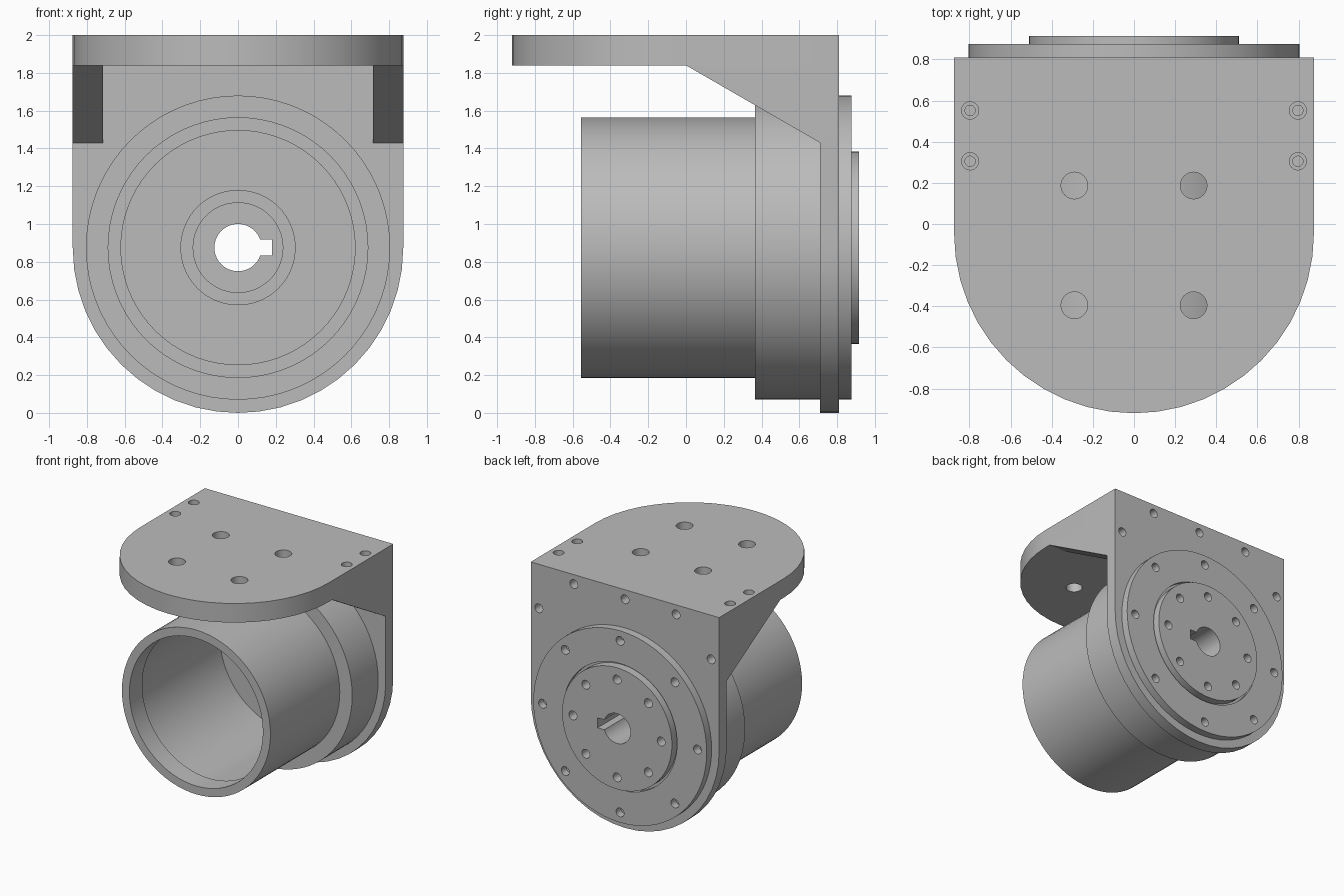
import bpy, bmesh, math
from mathutils import Matrix, Vector

if "Cube" in bpy.data.objects:
    bpy.data.objects.remove(bpy.data.objects["Cube"], do_unlink=True)

W = 0.875          # half width and end radius of the plates
AXIS_Z = 0.875     # height of the housing axis

grey = bpy.data.materials.new("machined_grey")
grey.use_nodes = True
grey.diffuse_color = (0.5, 0.5, 0.5, 1)
grey.node_tree.nodes["Principled BSDF"].inputs["Base Color"].default_value = (0.5, 0.5, 0.5, 1)


def finish(name, bm):
    bmesh.ops.recalc_face_normals(bm, faces=bm.faces)
    mesh = bpy.data.meshes.new(name)
    bm.to_mesh(mesh)
    bm.free()
    mesh.materials.append(grey)
    obj = bpy.data.objects.new(name, mesh)
    bpy.context.collection.objects.link(obj)
    return obj


def prism(name, outline, direction):
    """Extrude a planar outline of 3D points along a direction."""
    bm = bmesh.new()
    face = bm.faces.new([bm.verts.new(p) for p in outline])
    ext = bmesh.ops.extrude_face_region(bm, geom=[face], use_keep_orig=True)
    moved = [v for v in ext["geom"] if isinstance(v, bmesh.types.BMVert)]
    bmesh.ops.translate(bm, verts=moved, vec=Vector(direction))
    return finish(name, bm)


def lathe(name, profile, steps=72):
    """Spin a closed (radius, y) profile about the housing axis."""
    bm = bmesh.new()
    verts = [bm.verts.new((r, y, AXIS_Z)) for r, y in profile]
    edges = [bm.edges.new((verts[i - 1], verts[i])) for i in range(len(verts))]
    bmesh.ops.spin(bm, geom=verts + edges, cent=(0, 0, AXIS_Z), axis=(0, 1, 0),
                   angle=2 * math.pi, steps=steps, use_merge=True)
    bmesh.ops.remove_doubles(bm, verts=bm.verts, dist=1e-5)
    return finish(name, bm)


def add_hole(bm, centre, radius, depth, axis, tip=None, segments=24):
    """Add a drill shape centred on a point, reaching depth either way."""
    turn = Matrix.Rotation(math.pi / 2, 4, "X") if axis == "y" else Matrix()
    bmesh.ops.create_cone(bm, cap_ends=True, segments=segments,
                          radius1=radius if tip is None else tip, radius2=radius,
                          depth=2 * depth, matrix=Matrix.Translation(centre) @ turn)


def cut(obj, bm):
    cutter = finish("cutter", bm)
    cutter.hide_render = True
    mod = obj.modifiers.new("holes", "BOOLEAN")
    mod.operation, mod.solver, mod.object = "DIFFERENCE", "EXACT", cutter
    bpy.context.view_layer.objects.active = obj
    bpy.ops.object.modifier_apply(modifier=mod.name)
    bpy.data.objects.remove(cutter, do_unlink=True)


def arc_end(centre, steps=24):
    """Half circle below a centre, from +x to -x."""
    return [(W * math.cos(math.pi * i / steps), centre - W * math.sin(math.pi * i / steps))
            for i in range(steps + 1)]


# Upright back plate with a round lower end
outline = [(-W, 2), (W, 2)] + arc_end(AXIS_Z)
back_plate = prism("back_plate", [(x, 0.71, z) for x, z in outline], (0, 0.1, 0))
drill = bmesh.new()
add_hole(drill, (0, 0.76, AXIS_Z), 0.7, 0.2, "y", segments=72)
for x, z in [(-0.475, 1.92), (0, 1.92), (0.475, 1.92), (-0.8, 1.63), (0.8, 1.63)]:
    add_hole(drill, (x, 0.81, z), 0.037, 0.12, "y")
cut(back_plate, drill)

# Top mounting plate with a round front end
outline = [(-W, 0.71), (W, 0.71)] + arc_end(-0.045)
top_plate = prism("top_plate", [(x, y, 1.84) for x, y in outline], (0, 0, 0.16))
drill = bmesh.new()
for side in (-1, 1):
    for y in (0.187, -0.395):
        add_hole(drill, (side * 0.29, y, 1.92), 0.065, 0.2, "z")
    for y in (0.305, 0.552):
        add_hole(drill, (side * 0.797, y, 2), 0.042, 0.06, "z")
cut(top_plate, drill)
# Narrow pilot holes below the counterbores
drill = bmesh.new()
for side in (-1, 1):
    for y in (0.305, 0.552):
        add_hole(drill, (side * 0.797, y, 1.95), 0.025, 0.08, "z")
cut(top_plate, drill)

# Side gussets
parts = [back_plate, top_plate]
for side, label in ((1, "left"), (-1, "right")):
    profile = [(0, 1.84), (0.71, 1.43), (0.71, 1.84)]
    parts.append(prism(label + "_gusset", [(side * W, y, z) for y, z in profile],
                       (-side * 0.16, 0, 0)))

# Hollow housing with flange, hub and output disc
housing = lathe("housing", [
    (0.62, -0.555), (0.69, -0.555), (0.69, 0.365), (0.805, 0.365), (0.805, 0.875),
    (0.53, 0.875), (0.53, 0.845), (0.51, 0.845), (0.51, 0.915), (0.125, 0.915),
    (0.125, 0.59), (0.24, 0.59), (0.24, 0.62), (0.305, 0.62), (0.305, 0.66),
    (0.63, 0.66), (0.63, -0.385), (0.62, -0.385)])
drill = bmesh.new()
for i in range(8):
    a = i * math.pi / 4
    for radius, y in ((0.72, 0.875), (0.41, 0.915)):
        add_hole(drill, (radius * math.sin(a), y, AXIS_Z + radius * math.cos(a)),
                 0.037, 0.1, "y")
cut(housing, drill)
# Keyway beside the shaft bore
drill = bmesh.new()
bmesh.ops.create_cube(drill, size=1, matrix=Matrix.Translation((0.13, 0.75, AXIS_Z))
                      @ Matrix.Diagonal((0.1, 0.6, 0.084, 1)))
cut(housing, drill)
parts.append(housing)

# Smooth round walls, crisp edges
bpy.ops.object.select_all(action="DESELECT")
for obj in parts:
    obj.select_set(True)
bpy.context.view_layer.objects.active = housing
bpy.ops.object.shade_smooth_by_angle(angle=math.radians(30))
